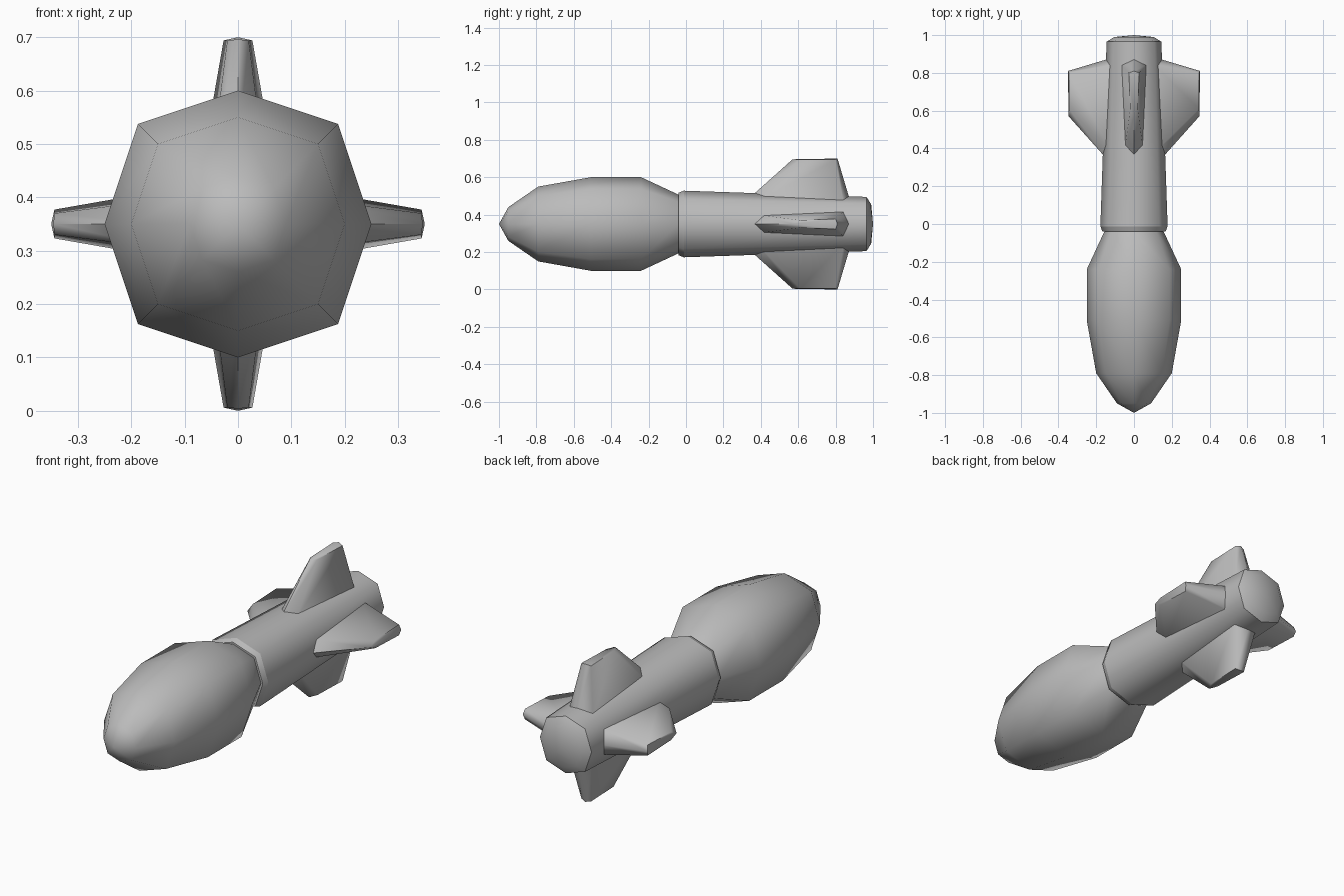
import bpy
import bmesh
import math
from mathutils import Matrix, Vector

cube = bpy.data.objects.get("Cube")
if cube:
    bpy.data.objects.remove(cube, do_unlink=True)

AXIS_Z = 0.35    # height of the long axis
DIAGONAL = 0.75  # diagonal corner offset relative to the radius

grey = bpy.data.materials.new("plain grey")
grey.use_nodes = True
grey.diffuse_color = (0.5, 0.5, 0.5, 1)
grey.node_tree.nodes["Principled BSDF"].inputs["Base Color"].default_value = (0.5, 0.5, 0.5, 1)


def finish(name, bm, angle):
    bmesh.ops.recalc_face_normals(bm, faces=bm.faces)
    mesh = bpy.data.meshes.new(name)
    bm.to_mesh(mesh)
    bm.free()
    mesh.materials.append(grey)
    obj = bpy.data.objects.new(name, mesh)
    bpy.context.collection.objects.link(obj)
    bpy.ops.object.select_all(action='DESELECT')
    obj.select_set(True)
    bpy.context.view_layer.objects.active = obj
    bpy.ops.object.shade_smooth_by_angle(angle=math.radians(angle))
    return obj


def bridge(bm, a, b):
    n = max(len(a), len(b))
    for i in range(n):
        j = (i + 1) % n
        quad = [a[i % len(a)], a[j % len(a)], b[j % len(b)], b[i % len(b)]]
        bm.faces.new(list(dict.fromkeys(quad)))


def ring(bm, y, r):
    # Eight corners, or a single point where the radius is zero
    if r == 0:
        return [bm.verts.new((0, y, AXIS_Z))]
    d = r * DIAGONAL
    corners = [(r, 0), (d, d), (0, r), (-d, d), (-r, 0), (-d, -d), (0, -r), (d, -d)]
    return [bm.verts.new((x, y, AXIS_Z + z)) for x, z in corners]


def shell(name, profile):
    bm = bmesh.new()
    rings = [ring(bm, y, r) for y, r in profile]
    for a, b in zip(rings, rings[1:]):
        bridge(bm, a, b)
    return finish(name, bm, 80)


# Body sections from nose to tail
shell("nose", [(-1, 0), (-0.95, 0.09), (-0.79, 0.2), (-0.51, 0.25),
               (-0.24, 0.25), (-0.04, 0.157)])
shell("collar_front", [(-0.04, 0.15), (-0.04, 0.167)])
shell("collar", [(-0.04, 0.167), (-0.012, 0.178)])
shell("body", [(-0.012, 0.178), (0.965, 0.145)])
shell("tail_cap", [(0.965, 0.145), (0.99, 0.105), (1, 0)])


# Four tapered fins, each a six-sided outline from root to tip
root = [(0, 0.37, 0.167), (0.045, 0.42, 0.15), (0.065, 0.84, 0.127),
        (0, 0.87, 0.149), (-0.065, 0.84, 0.127), (-0.045, 0.42, 0.15)]
tip = [(0, 0.57, 0.346), (0.02, 0.61, 0.344), (0.027, 0.8, 0.344),
       (0, 0.81, 0.35), (-0.027, 0.8, 0.344), (-0.02, 0.61, 0.344)]

for k, side in enumerate(("top", "right", "bottom", "left")):
    bm = bmesh.new()
    # Sink the root slightly into the body
    low = [bm.verts.new(Vector(a) + (Vector(a) - Vector(b)) * 0.1) for a, b in zip(root, tip)]
    high = [bm.verts.new(p) for p in tip]
    bridge(bm, low, high)
    bm.faces.new(low)
    bm.faces.new((high[0], high[1], high[2], high[3]))
    bm.faces.new((high[0], high[3], high[4], high[5]))
    turn = Matrix.Translation((0, 0, AXIS_Z)) @ Matrix.Rotation(-k * math.pi / 2, 4, 'Y')
    bmesh.ops.transform(bm, matrix=turn, verts=bm.verts)
    finish(side + "_fin", bm, 70)
